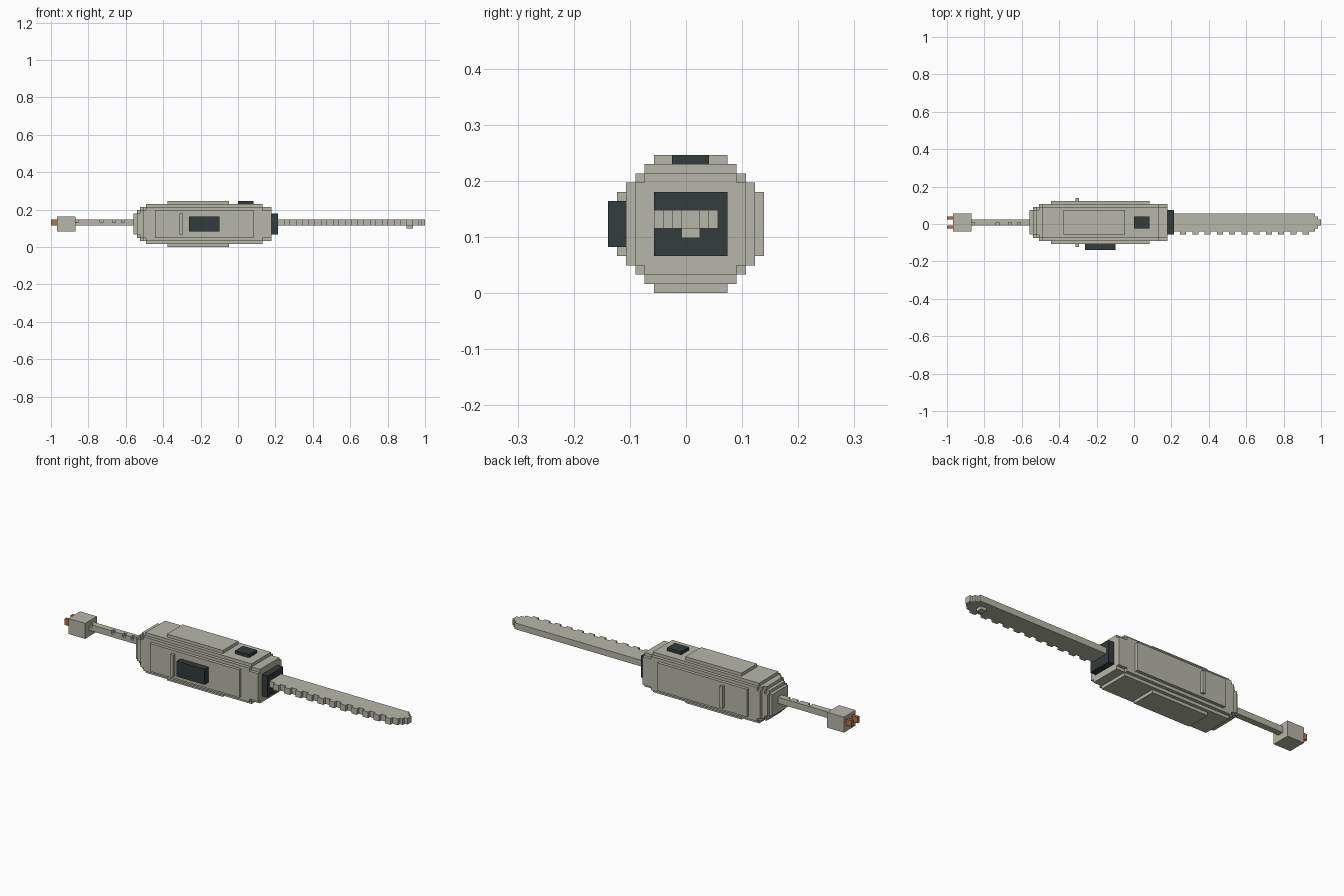
import bpy
import bmesh
from mathutils import Vector

cube = bpy.data.objects.get("Cube")
if cube:
    bpy.data.objects.remove(cube, do_unlink=True)

UNIT = 2 / 122  # size of one block


def material(name, rgb):
    mat = bpy.data.materials.new(name)
    mat.use_nodes = True
    mat.diffuse_color = (*rgb, 1)
    mat.node_tree.nodes["Principled BSDF"].inputs["Base Color"].default_value = (*rgb, 1)
    return mat


grey = material("warm grey", (0.47, 0.47, 0.40))
dark = material("charcoal", (0.035, 0.043, 0.043))
copper = material("copper", (0.43, 0.18, 0.06))


def box_cells(x0, x1, y0, y1, z0, z1):
    return {(x, y, z) for x in range(x0, x1) for y in range(y0, y1) for z in range(z0, z1)}


def block_part(name, cells, mat):
    """Skin a set of unit blocks with their outer faces only."""
    bm = bmesh.new()
    for cell in cells:
        for axis in range(3):
            for side in (0, 1):
                step = [0, 0, 0]
                step[axis] = 2 * side - 1
                if tuple(c + s for c, s in zip(cell, step)) in cells:
                    continue
                u, v = (axis + 1) % 3, (axis + 2) % 3
                ring = []
                for du, dv in ((0, 0), (1, 0), (1, 1), (0, 1)):
                    p = list(cell)
                    p[axis] += side
                    p[u] += du
                    p[v] += dv
                    ring.append(bm.verts.new(Vector((p[0] - 61, p[1] - 8.5, p[2])) * UNIT))
                bm.faces.new(ring if side else ring[::-1])
    bmesh.ops.remove_doubles(bm, verts=bm.verts, dist=UNIT / 10)
    bmesh.ops.dissolve_limit(bm, angle_limit=0.01, verts=bm.verts, edges=bm.edges)
    mesh = bpy.data.meshes.new(name)
    bm.to_mesh(mesh)
    bm.free()
    mesh.materials.append(mat)
    bpy.context.collection.objects.link(bpy.data.objects.new(name, mesh))


# Handle body: nested layers as (start, end, side inset, top and bottom inset)
layers = [
    (27, 72, 5, 4), (28, 72, 4, 4), (28, 72, 5, 3), (29, 72, 4, 3),
    (29, 72, 5, 2), (30, 72, 3, 3), (30, 72, 4, 2), (31, 69, 3, 2),
    (31, 69, 4, 1), (34, 66, 2, 3), (38, 58, 5, 0), (42, 43, 1, 4),
]
body = set()
for x0, x1, a, b in layers:
    body |= box_cells(x0, x1, a, 18 - a, b, 15 - b)
block_part("handle_body", body, grey)

# Dark fittings
block_part("blade_collar", box_cells(72, 74, 5, 13, 4, 11), dark)
block_part("side_grip_panel", box_cells(45, 55, 0, 2, 5, 10), dark)
block_part("top_button", box_cells(61, 66, 7, 11, 14, 15), dark)

# Serrated blade with stepped tip and a small stud underneath
blade = box_cells(74, 120, 6, 12, 7, 9)
blade |= box_cells(120, 121, 7, 11, 7, 9) | box_cells(121, 122, 8, 10, 7, 9)
for x in range(76, 118, 4):
    blade |= box_cells(x, x + 2, 5, 6, 7, 9)
blade |= box_cells(116, 118, 8, 10, 6, 7)
block_part("serrated_blade", blade, grey)

# Power cord with small notches
cord = box_cells(8, 27, 8, 10, 7, 9)
for x in (8, 16, 20, 23):
    cord -= box_cells(x, x + 1, 8, 9, 8, 9)
block_part("power_cord", cord, grey)

# Plug and prongs
block_part("plug", box_cells(2, 8, 6, 12, 5, 10), grey)
for name, y in (("right_prong", 7), ("left_prong", 10)):
    block_part(name, box_cells(0, 2, y, y + 1, 7, 9), copper)
